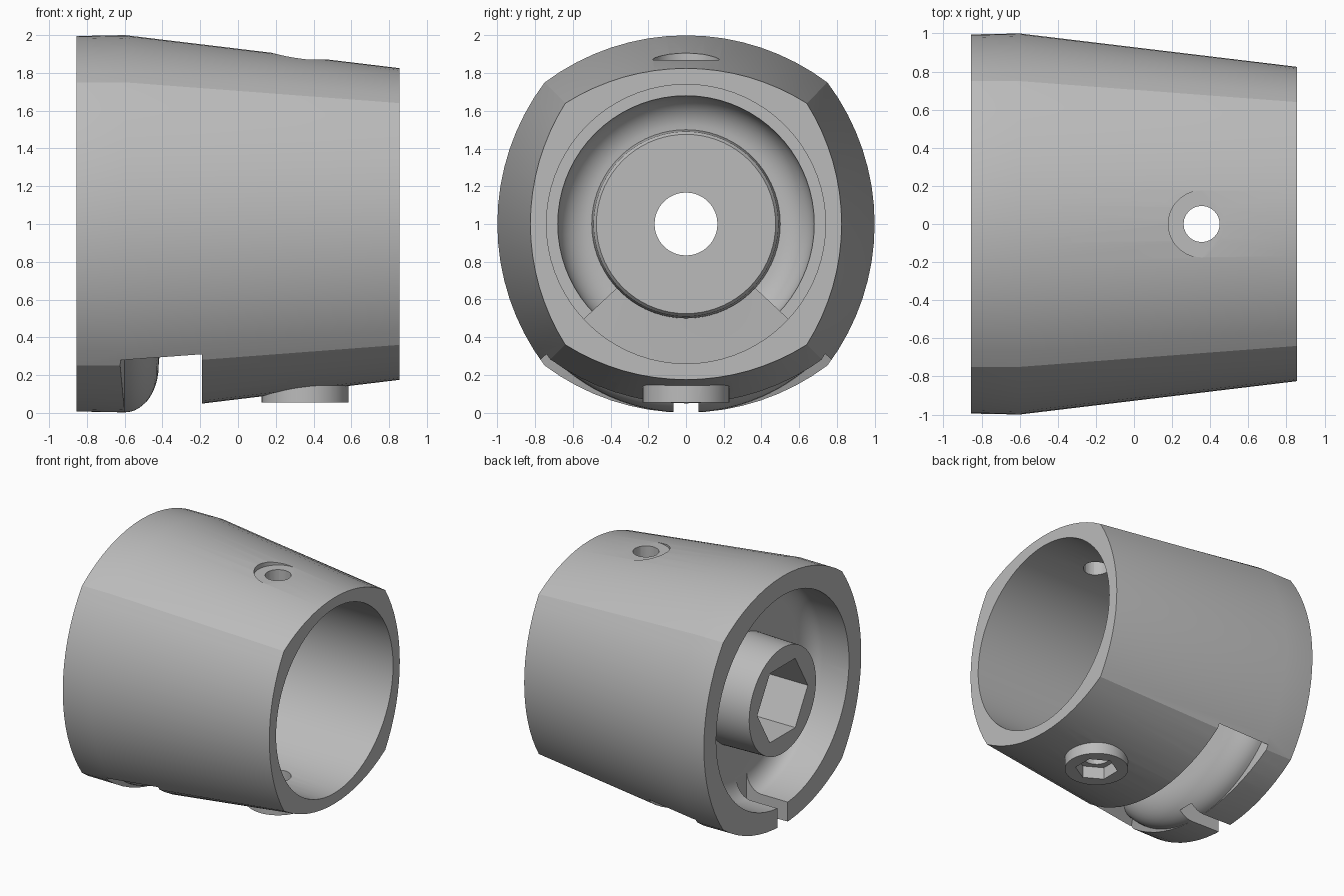
import bpy, bmesh
from math import sin, cos, pi, asin, sqrt, radians
from mathutils import Matrix, Vector

if "Cube" in bpy.data.objects:
    bpy.data.objects.remove(bpy.data.objects["Cube"])

grey = bpy.data.materials.new("plain_grey")
grey.use_nodes = True
colour = (0.5, 0.5, 0.5, 1)
grey.diffuse_color = colour
grey.node_tree.nodes["Principled BSDF"].inputs["Base Color"].default_value = colour


def finish(bm, name):
    bmesh.ops.remove_doubles(bm, verts=bm.verts, dist=1e-5)
    bmesh.ops.recalc_face_normals(bm, faces=bm.faces)
    mesh = bpy.data.meshes.new(name)
    bm.to_mesh(mesh)
    bm.free()
    mesh.materials.append(grey)
    ob = bpy.data.objects.new(name, mesh)
    bpy.context.collection.objects.link(ob)
    return ob


def bridge(bm, a, b):
    for i in range(len(a)):
        j = (i + 1) % len(a)
        bm.faces.new((a[i], a[j], b[j], b[i]))


def lathe(name, profile, steps=72, half_angle=pi):
    """Turn a closed (x, radius) profile about the x axis, centred on straight down."""
    bm = bmesh.new()
    full = half_angle == pi
    rings = []
    for k in range(steps if full else steps + 1):
        t = -half_angle + 2 * half_angle * k / steps
        rings.append([bm.verts.new((x, r * sin(t), 1 - r * cos(t))) for x, r in profile])
    for a, b in zip(rings, rings[1:]):
        bridge(bm, a, b)
    if full:
        bridge(bm, rings[-1], rings[0])
    else:
        bm.faces.new(rings[0])
        bm.faces.new(rings[-1])
    return finish(bm, name)


def rod(name, radius, start, end, sides=48, turn=0):
    """Prism between two points."""
    start, end = Vector(start), Vector(end)
    axis = end - start
    rot = axis.to_track_quat('Z', 'Y').to_matrix().to_4x4()
    m = Matrix.Translation((start + end) / 2) @ rot @ Matrix.Rotation(turn, 4, 'Z')
    bm = bmesh.new()
    bmesh.ops.create_cone(bm, cap_ends=True, segments=sides, radius1=radius,
                          radius2=radius, depth=axis.length, matrix=m)
    return finish(bm, name)


def combine(target, tool, operation='DIFFERENCE'):
    mod = target.modifiers.new(tool.name, 'BOOLEAN')
    mod.operation, mod.object, mod.solver = operation, tool, 'EXACT'
    bpy.context.view_layer.objects.active = target
    bpy.ops.object.modifier_apply(modifier=mod.name)
    bpy.data.objects.remove(tool)


def quarter(x0, dx, r0, dr, n=10):
    """Quarter ellipse of profile points."""
    return [(x0 + dx * sin(pi / 2 * i / n), r0 + dr * cos(pi / 2 * i / n))
            for i in range(n + 1)]


def four_arc_ring(bm, x, apex, corner, n=16):
    """Bulging square section: four shallow arcs meeting at the corners."""
    sag = apex - corner
    radius = (corner ** 2 + sag ** 2) / (2 * sag)
    half = asin(corner / radius)
    ring = []
    for side in range(4):
        spin = Matrix.Rotation(side * pi / 2, 2)
        for i in range(n):
            t = half - 2 * half * i / n
            p = spin @ Vector((radius * sin(t), apex - radius + radius * cos(t)))
            ring.append(bm.verts.new((x, p.x, 1 + p.y)))
    return ring


# Tapered outer shell
bm = bmesh.new()
sections = [four_arc_ring(bm, *s) for s in
            ((-0.855, 0.995, 0.75), (-0.6, 1.0, 0.75), (0.855, 0.825, 0.64))]
for a, b in zip(sections, sections[1:]):
    bridge(bm, a, b)
bm.faces.new(sections[0])
bm.faces.new(sections[-1])
housing = finish(bm, "tapered_housing")

# Nut boss underneath
combine(housing, rod("nut_boss", 0.23, (0.355, 0, 0.055), (0.355, 0, 0.24)), 'UNION')

# Wide socket with a ledge and a hollow around the raised centre disc
socket = [(0.95, 0), (0.95, 0.74), (-0.2, 0.74)] + quarter(-0.2, -0.18, 0.5, 0.18)
combine(housing, lathe("socket_cutter", socket + [(-0.27, 0.49), (-0.25, 0.475), (-0.25, 0)]))

# Round-bottomed ring groove around the hub
groove = [(-0.95, 0.42), (-0.95, 0.84)] + quarter(-0.62, 0.13, 0.68, 0.16)
combine(housing, lathe("groove_cutter", groove + [(-0.49, 0.43)]))

# Window across the underside, leaving a rounded collar
window = [(-0.19, 1.3), (-0.19, 0.5), (-0.40, 0.5)]
window += quarter(-0.6, 0.18, 0.75, 0.25)[::-1] + [(-0.64, 1.1), (-0.64, 1.3)]
combine(housing, lathe("window_cutter", window, 32, radians(47)))

# Slot through the collar
bm = bmesh.new()
bmesh.ops.create_cube(bm, size=1, matrix=Matrix.Translation((-0.73, 0, 0.1))
                      @ Matrix.Diagonal((0.48, 0.13, 0.4, 1)))
combine(housing, finish(bm, "slot_cutter"))

# Hub bore and hexagon pocket
combine(housing, rod("bore_cutter", 0.167, (-1, 0, 1), (0, 0, 1), 32))
combine(housing, rod("hub_hex_cutter", 0.32, (-1, 0, 1), (-0.5, 0, 1), 6, pi / 6))

# Cross bolt hole with a shallow seat above and a hexagon pocket below
combine(housing, rod("bolt_cutter", 0.095, (0.355, 0, -0.2), (0.355, 0, 2.2), 24))
combine(housing, rod("seat_cutter", 0.175, (0.355, 0, 1.87), (0.355, 0, 2.2)))
combine(housing, rod("nut_hex_cutter", 0.155, (0.355, 0, -0.2), (0.355, 0, 0.15), 6))

# Smooth curved walls, crisp edges
bpy.ops.object.select_all(action='DESELECT')
housing.select_set(True)
bpy.context.view_layer.objects.active = housing
bpy.ops.object.shade_smooth_by_angle(angle=radians(15))
